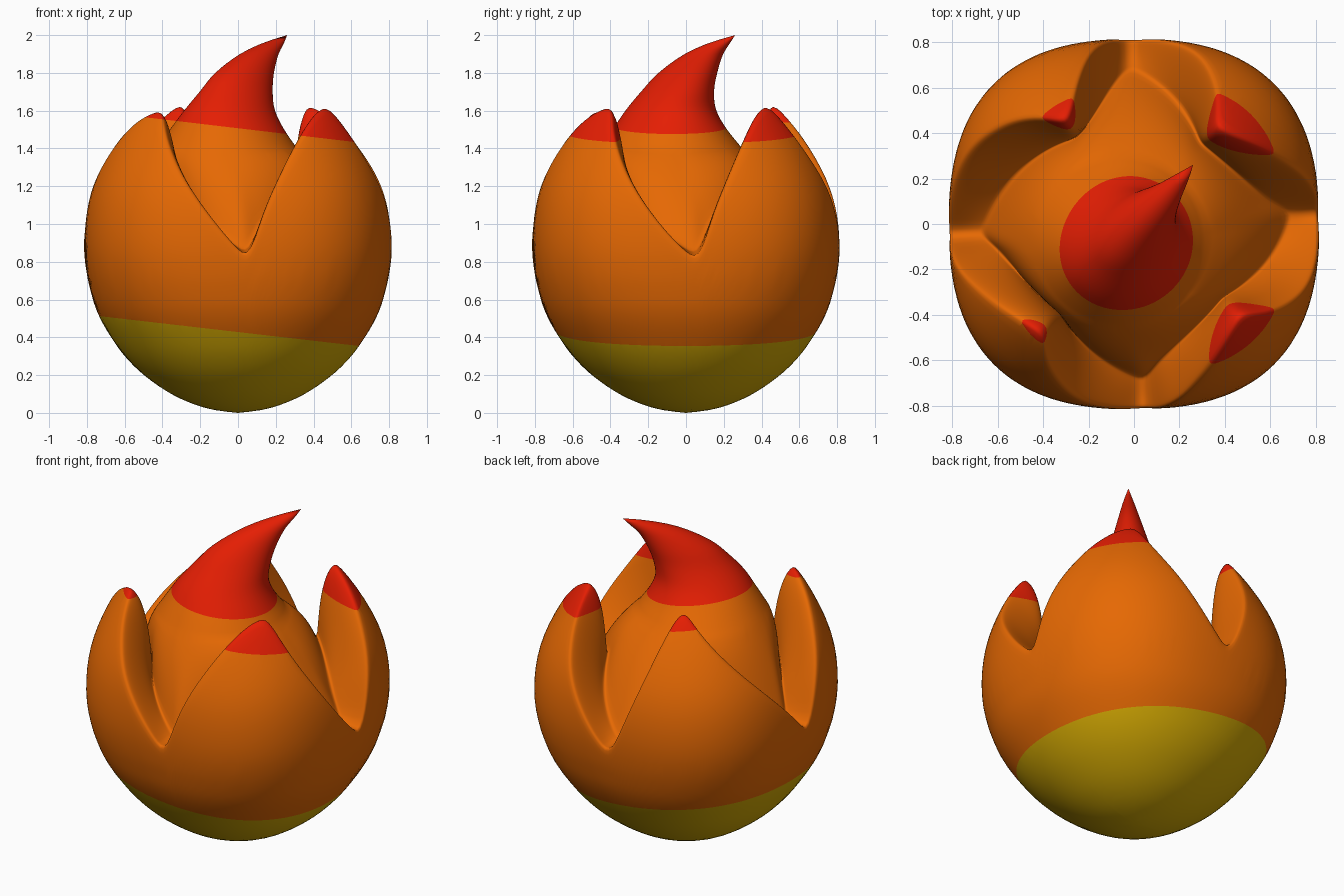
import bpy, bmesh, math
from mathutils import Vector

if "Cube" in bpy.data.objects:
    bpy.data.objects.remove(bpy.data.objects["Cube"])

N = 224  # columns around

# outer silhouette (z, radius)
OUTER = [(0, 0), (.012, .11), (.04, .225), (.1, .365), (.2, .515), (.3, .62), (.4, .695), (.5, .755),
         (.6, .795), (.8, .84), (1.0, .845), (1.2, .815), (1.4, .735), (1.5, .685), (1.6, .625), (1.7, .56)]
# curled tip slices: z, centre x, centre y, half length along the curl, half width
HORN = [(1.4, -.06, -.075, .375, .37), (1.5, -.058, -.085, .31, .295), (1.6, -.045, -.08, .26, .22),
        (1.7, -.01, -.045, .222, .16), (1.8, .035, .01, .187, .115), (1.9, .113, .095, .127, .068),
        (1.96, .19, .18, .07, .032), (2.0, .26, .26, 0, 0)]
# petals: valley angle before, tip angle, valley after, tip height, rise power, fall power, inward lean
PETALS = [(6, 51, 92, 1.625, .62, 1.25, .045), (92, 125, 185, 1.635, 1.2, .95, .05),
          (185, 231, 275, 1.60, .62, 1.15, 0), (275, 321, 366, 1.62, .62, 1.35, 0)]
VALLEY = .80


def smooth_lookup(table, z):
    """Catmull-Rom style interpolation of table rows by their first value."""
    z = min(max(z, table[0][0]), table[-1][0])
    i = next(k for k in range(len(table) - 1) if z <= table[k + 1][0])
    p1, p2 = table[i], table[i + 1]
    p0, p3 = table[max(i - 1, 0)], table[min(i + 2, len(table) - 1)]
    h = p2[0] - p1[0]
    t = (z - p1[0]) / h
    out = []
    for k in range(1, len(p1)):
        m1 = (p2[k] - p0[k]) / (p2[0] - p0[0]) * h
        m2 = (p3[k] - p1[k]) / (p3[0] - p1[0]) * h
        out.append((2*t**3 - 3*t*t + 1) * p1[k] + (t**3 - 2*t*t + t) * m1
                   + (3*t*t - 2*t**3) * p2[k] + (t**3 - t*t) * m2)
    return out


def petal_at(deg):
    """Fraction of petal height, rim height and lean at an angle."""
    deg = (deg - 6) % 360 + 6
    for a, tip, b, top, rise, fall, lean in PETALS:
        if a <= deg <= b:
            if deg < tip:
                f = math.sin(math.pi / 2 * (deg - a) / (tip - a)) ** rise
            else:
                f = ((b - deg) / (b - tip)) ** fall
            return f, VALLEY + (top - VALLEY) * f, lean
    return 0, VALLEY, 0


def bezier(pts, n):
    """Points after the first one along a Bezier curve of any degree."""
    out = []
    for s in range(1, n + 1):
        p = [Vector(q) for q in pts]
        while len(p) > 1:
            p = [u.lerp(v, s / n) for u, v in zip(p, p[1:])]
        out.append(p[0])
    return out


def horn_point(z, a):
    cx, cy, la, lb = smooth_lookup(HORN, z)
    u, v = la * math.cos(a - math.pi / 4), lb * math.sin(a - math.pi / 4)
    s = math.sqrt(.5)
    return Vector((cx + (u - v) * s, cy + (u + v) * s, z))


def column(a):
    deg = math.degrees(a)
    samples = [petal_at(deg + d) for d in (-2, -1, 0, 1, 2)]
    f, rim, lean = (sum(s[k] for s in samples) / len(samples) for k in range(3))

    def radius(z):
        square = .966 + .034 * (1 - math.cos(4 * a)) * min(1, z / .8)
        return smooth_lookup(OUTER, z)[0] * square - lean * max(0, (z - .9) / .7) ** 2

    # outside wall, bottom to rim
    flat = []
    for i in range(31):
        z = rim * (i / 30) ** 1.5
        flat.append(Vector((radius(z), z)))
    # rounded lip and inside wall down to the groove
    g = f ** .75
    groove = Vector((.69 - (.18 + lean) * g, .825 + .325 * g))
    r = radius(rim)
    flat += bezier([(r, rim), (r - .035, rim + .015 * f),
                    (r - .07 - .03 * f, rim - .06 * f),
                    (groove.x + .01 + .02 * (1 - f), groove.y + .45 * (rim - groove.y) * f),
                    groove], 18)
    pts = [Vector((p.x * math.cos(a), p.x * math.sin(a), p.y)) for p in flat]
    # inner bud rising from the groove
    start, end = pts[-1], horn_point(1.4, a)
    out = Vector((math.cos(a), math.sin(a), 0))
    mid = (start + end) / 2 + out * .035 + Vector((0, 0, .055))
    pts += bezier([start, mid, end], 12)
    # curled tip
    pts += [horn_point(1.4 + .6 * i / 24, a) for i in range(1, 25)]
    return pts


def material(name, rgb):
    m = bpy.data.materials.new(name)
    m.diffuse_color = (*rgb, 1)
    m.use_nodes = True
    m.node_tree.nodes["Principled BSDF"].inputs["Base Color"].default_value = m.diffuse_color
    return m


# whole flame as one continuous skin
bm = bmesh.new()
cols = [[bm.verts.new(p) for p in column(2 * math.pi * i / N)] for i in range(N)]
for i in range(N):
    c, d = cols[i], cols[(i + 1) % N]
    for j in range(len(c) - 1):
        bm.faces.new((c[j], d[j], d[j + 1], c[j + 1]))
bmesh.ops.remove_doubles(bm, verts=bm.verts, dist=1e-5)

# soften the petal rims and grooves, leaving base and curled tip alone
soft = [v for v in bm.verts if .72 < v.co.z < 1.7 and (v.co.x + .05) ** 2 + (v.co.y + .07) ** 2 > .16]
for _ in range(5):
    bmesh.ops.smooth_vert(bm, verts=soft, factor=.5, use_axis_x=True, use_axis_y=True, use_axis_z=True)

# colour bands: cut along two slightly tilted planes
BANDS = [(.428, .115), (1.507, .118)]
for z0, slope in BANDS:
    bmesh.ops.bisect_plane(bm, geom=bm.verts[:] + bm.edges[:] + bm.faces[:], dist=1e-5,
                           plane_co=(0, 0, z0), plane_no=Vector((slope, 0, 1)).normalized())
bmesh.ops.recalc_face_normals(bm, faces=bm.faces)
for face in bm.faces:
    p = face.calc_center_median()
    face.material_index = sum(p.z + slope * p.x > z0 for z0, slope in BANDS)
    face.smooth = True

mesh = bpy.data.meshes.new("flame_body")
bm.to_mesh(mesh)
bm.free()
for name, rgb in (("yellow", (.66, .40, .001)), ("orange", (.79, .14, .001)), ("red", (.78, .013, .001))):
    mesh.materials.append(material(name, rgb))
flame = bpy.data.objects.new("flame_body", mesh)
bpy.context.collection.objects.link(flame)
